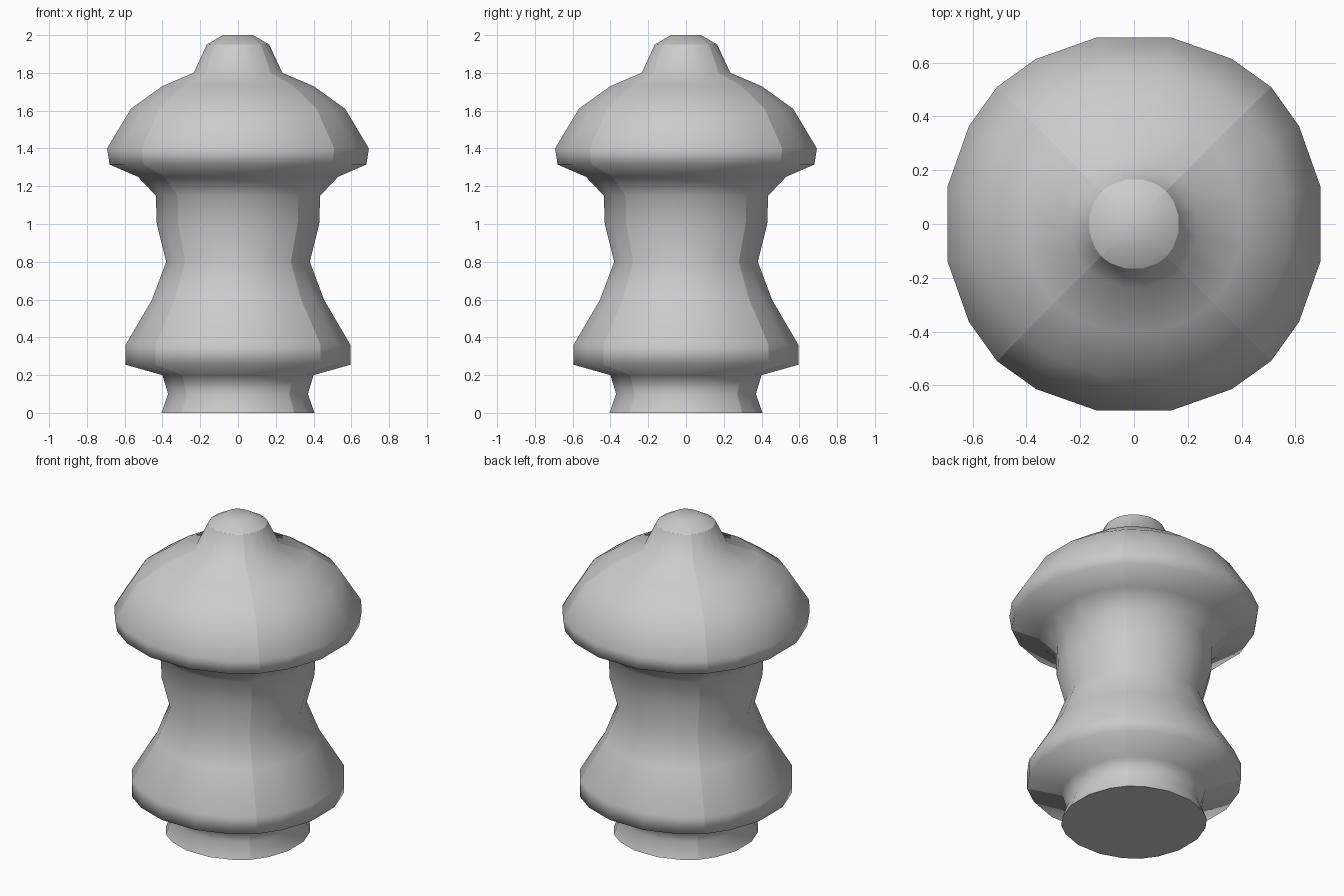
import bpy, bmesh

if "Cube" in bpy.data.objects:
    bpy.data.objects.remove(bpy.data.objects["Cube"])

# Turned profile (radius at the flats, height), bottom to top
PROFILE = [(0.405, 0), (0.37, 0.1), (0.40, 0.2), (0.595, 0.255), (0.595, 0.36),
           (0.455, 0.6), (0.38, 0.8), (0.43, 1.0), (0.435, 1.15), (0.53, 1.25),
           (0.68, 1.315), (0.693, 1.4), (0.567, 1.61), (0.40, 1.73),
           (0.235, 1.8), (0.165, 1.95), (0.08, 2.0)]

# One curved side of the cross-section, for unit radius; four sides make the ring
SIDE = [(-0.735, -0.735), (-0.525, -0.885), (-0.2, -1.0), (0.2, -1.0), (0.525, -0.885)]


def cross_section():
    pts, side = [], SIDE
    for _ in range(4):
        pts += side
        side = [(-y, x) for x, y in side]
    return pts


bm = bmesh.new()
section = cross_section()
n = len(section)
rings = [[bm.verts.new((r * x, r * y, z)) for x, y in section] for r, z in PROFILE]

# Body walls
for low, high in zip(rings, rings[1:]):
    for i in range(n):
        j = (i + 1) % n
        bm.faces.new((low[i], low[j], high[j], high[i]))

# Base and crown caps
bm.faces.new(rings[0][::-1])
bm.faces.new(rings[-1])
for f in bm.faces:
    f.smooth = True


def sharpen(a, b):
    bm.edges.get((a, b)).smooth = False


# Hard seams at the four corners, the base rim and the crown rim
for low, high in zip(rings, rings[1:]):
    for i in range(0, n, len(SIDE)):
        sharpen(low[i], high[i])
for ring in (rings[0], rings[-2]):
    for i in range(n):
        sharpen(ring[i], ring[(i + 1) % n])

mesh = bpy.data.meshes.new("turned_finial")
bm.to_mesh(mesh)
bm.free()
bpy.context.collection.objects.link(bpy.data.objects.new("turned_finial", mesh))
